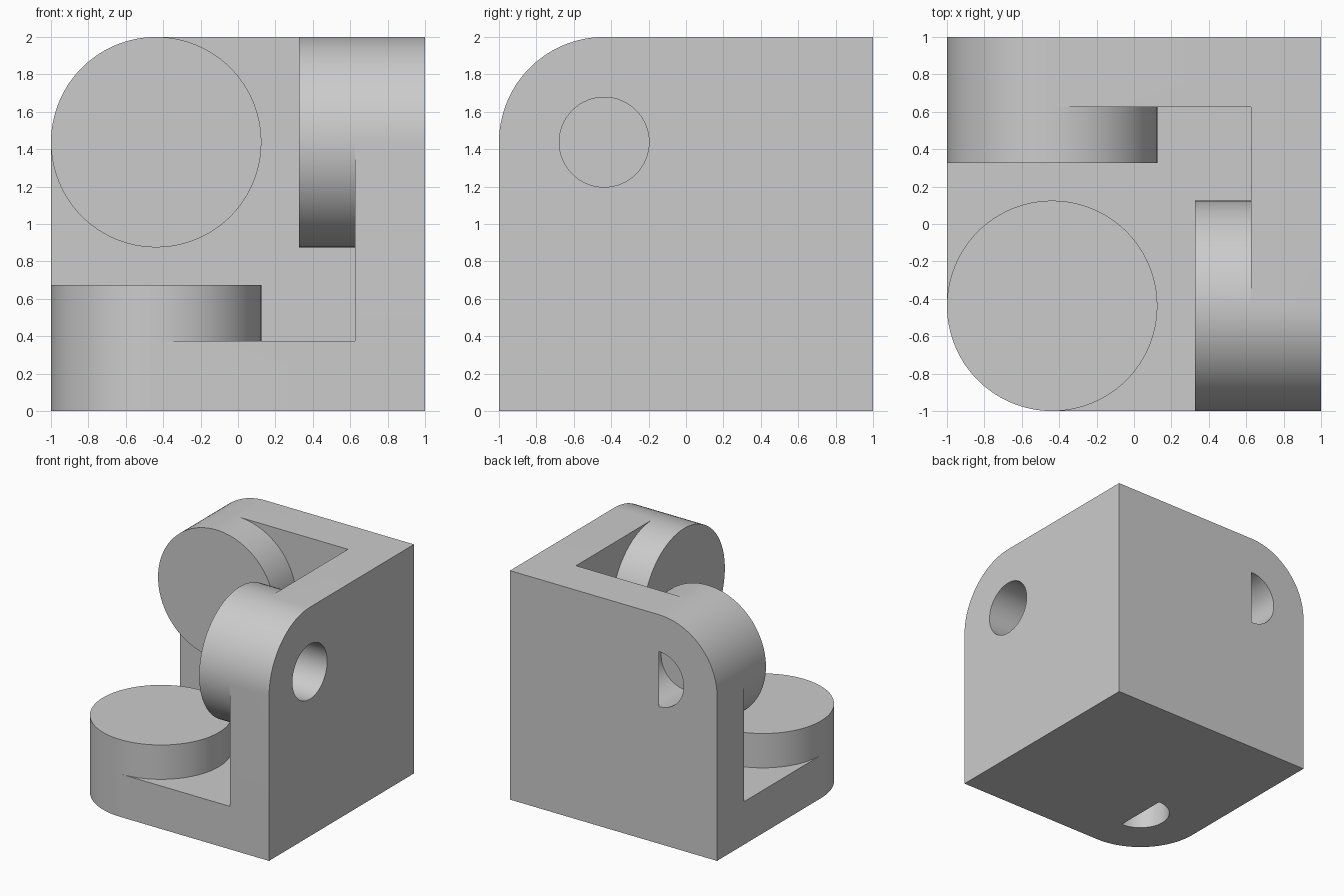
import bpy, bmesh, math
from mathutils import Vector, Matrix

if "Cube" in bpy.data.objects:
    bpy.data.objects.remove(bpy.data.objects["Cube"], do_unlink=True)

WALL, BOSS_TOP = 0.375, 0.675
RADIUS, HOLE, SKIN = 0.5625, 0.24, 0.006
C = RADIUS - 1                      # boss centre on both wall axes

grey = bpy.data.materials.new("plain grey")
grey.use_nodes = True
grey.diffuse_color = (0.6, 0.6, 0.6, 1)
grey.node_tree.nodes["Principled BSDF"].inputs["Base Color"].default_value = (0.6, 0.6, 0.6, 1)


def arc(r, start, sweep, steps):
    """Points on an arc round the boss centre, angles in degrees."""
    angles = [math.radians(start + sweep * i / steps) for i in range(steps + 1)]
    return [(C + r * math.cos(a), C + r * math.sin(a)) for a in angles]


def prism(name, outline, low, high, axes):
    """Extrude an outline from depth low to high in a wall's own axes."""
    u, v, w = (Vector(a) for a in axes)
    frame = Matrix((u, v, w)).transposed()
    bm = bmesh.new()
    base = bm.faces.new([bm.verts.new((a, b, low - 1)) for a, b in outline])
    top = bmesh.ops.extrude_face_region(bm, geom=[base])["geom"]
    bmesh.ops.translate(bm, vec=(0, 0, high - low),
                        verts=[g for g in top if isinstance(g, bmesh.types.BMVert)])
    bmesh.ops.recalc_face_normals(bm, faces=bm.faces)
    for vert in bm.verts:
        vert.co = frame @ vert.co + Vector((0, 0, 1))
    mesh = bpy.data.meshes.new(name)
    bm.to_mesh(mesh)
    bm.free()
    mesh.materials.append(grey)
    ob = bpy.data.objects.new(name, mesh)
    bpy.context.collection.objects.link(ob)
    return ob


def combine(body, tool, operation):
    """Apply an exact boolean and discard the tool."""
    mod = body.modifiers.new(operation.lower(), 'BOOLEAN')
    mod.operation, mod.solver, mod.object = operation, 'EXACT', tool
    bpy.context.view_layer.objects.active = body
    bpy.ops.object.modifier_apply(modifier=mod.name)
    bpy.data.objects.remove(tool, do_unlink=True)


# Each wall: two in-plane axes, the inward axis, start angle of a half-open hole
X, Y, Z = (1, 0, 0), (0, 1, 0), (0, 0, 1)
NX, NY, NZ = (-1, 0, 0), (0, -1, 0), (0, 0, -1)
walls = {
    "bottom": ((X, Y, Z), 90),
    "back": ((NZ, X, NY), 180),
    "side": ((Y, NZ, NX), None),
}

# Three walls with one rounded corner each, and their round bosses
plate = [(1, -1), (1, 1), (-1, 1)] + arc(RADIUS, 180, 90, 24)
disc = arc(RADIUS, 0, 360, 96)[:-1]
bracket = None
for name, (axes, _) in walls.items():
    wall = prism(name + "_wall", plate, 0, WALL, axes)
    if bracket is None:
        bracket = wall
    else:
        combine(bracket, wall, 'UNION')
for name, (axes, _) in walls.items():
    combine(bracket, prism(name + "_boss", disc, 0, BOSS_TOP, axes), 'UNION')

# Blind holes; two of them are half covered by a thin skin
bore = arc(HOLE, 0, 360, 64)[:-1]
for name, (axes, half) in walls.items():
    low = -0.1 if half is None else SKIN
    combine(bracket, prism(name + "_bore", bore, low, WALL, axes), 'DIFFERENCE')
    if half is not None:
        slot = arc(HOLE, half, 180, 32)
        combine(bracket, prism(name + "_slot", slot, -0.1, 2 * SKIN, axes), 'DIFFERENCE')

bracket.name = "corner_bracket"
bpy.ops.object.select_all(action='DESELECT')
bracket.select_set(True)
bpy.context.view_layer.objects.active = bracket
bpy.ops.object.shade_smooth_by_angle(angle=math.radians(30))
